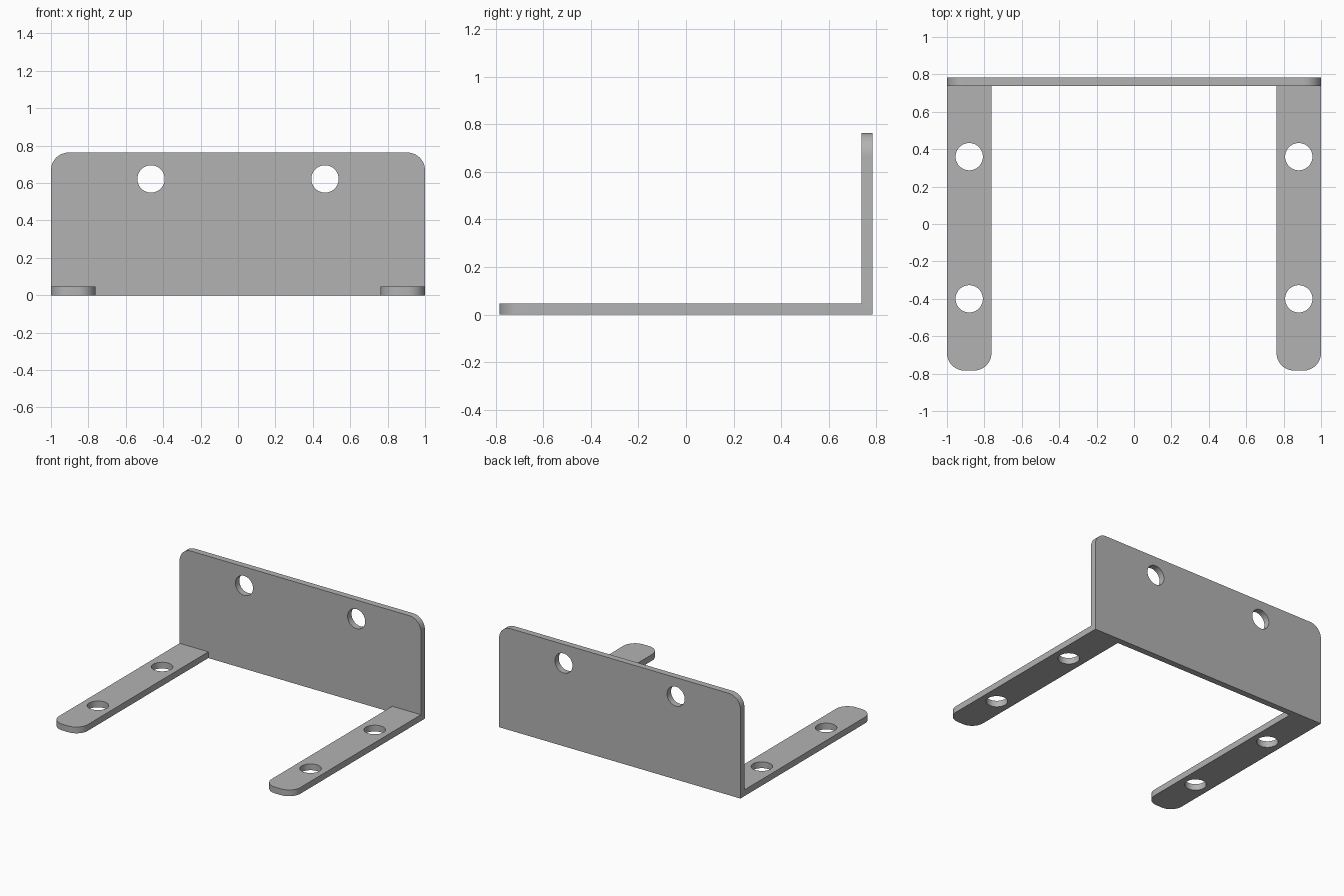
import bpy, bmesh
from math import sin, cos, pi, radians
from mathutils import Matrix

cube = bpy.data.objects.get("Cube")
if cube:
    bpy.data.objects.remove(cube, do_unlink=True)

THICK = 0.047      # sheet thickness
BACK = 0.784       # half depth
HEIGHT = 0.763
ARM_W = 0.238
CORNER = 0.095
HOLE = 0.073

# Bare metal
metal = bpy.data.materials.new("grey_metal")
metal.use_nodes = True
grey = (0.45, 0.45, 0.45, 1)
metal.diffuse_color = grey
metal.node_tree.nodes["Principled BSDF"].inputs["Base Color"].default_value = grey


def arc(cx, cy, r, start, end, steps):
    angles = [start + (end - start) * i / steps for i in range(steps + 1)]
    return [(cx + r * cos(a), cy + r * sin(a)) for a in angles]


def sheet(name, width, length, holes, matrix):
    """Plate from y=0 to y=length, rounded at the far corners, with round holes."""
    h = width / 2
    outline = [(-h, 0), (h, 0)]
    outline += arc(h - CORNER, length - CORNER, CORNER, 0, pi / 2, 12)
    outline += arc(CORNER - h, length - CORNER, CORNER, pi / 2, pi, 12)
    loops = [outline] + [arc(x, y, HOLE, 0, 2 * pi, 48)[:-1] for x, y in holes]

    curve = bpy.data.curves.new(name + "_profile", 'CURVE')
    curve.dimensions = '2D'
    curve.fill_mode = 'BOTH'
    curve.extrude = THICK / 2
    for loop in loops:
        spline = curve.splines.new('POLY')
        spline.points.add(len(loop) - 1)
        for point, (x, y) in zip(spline.points, loop):
            point.co = (x, y, 0, 1)
        spline.use_cyclic_u = True

    # Turn the filled profile into a clean closed mesh
    helper = bpy.data.objects.new(name + "_helper", curve)
    mesh = bpy.data.meshes.new_from_object(helper)
    bpy.data.objects.remove(helper)
    bpy.data.curves.remove(curve)
    mesh.name = name
    bm = bmesh.new()
    bm.from_mesh(mesh)
    bmesh.ops.remove_doubles(bm, verts=bm.verts, dist=0.0001)
    bmesh.ops.transform(bm, matrix=matrix, verts=bm.verts)
    bmesh.ops.recalc_face_normals(bm, faces=bm.faces)
    bm.to_mesh(mesh)
    bm.free()
    mesh.materials.clear()
    mesh.materials.append(metal)

    obj = bpy.data.objects.new(name, mesh)
    bpy.context.collection.objects.link(obj)
    bpy.ops.object.select_all(action='DESELECT')
    obj.select_set(True)
    bpy.context.view_layer.objects.active = obj
    bpy.ops.object.shade_smooth_by_angle(angle=radians(30))
    return obj


# Upright back plate
sheet("back_plate", 2, HEIGHT, [(-0.465, 0.622), (0.465, 0.622)],
      Matrix.Translation((0, BACK - THICK / 2, 0)) @ Matrix.Rotation(pi / 2, 4, 'X'))

# Two flat arms reaching forward from the plate
root = BACK - THICK
for side, name in ((1, "left_arm"), (-1, "right_arm")):
    place = Matrix.Translation((side * (1 - ARM_W / 2), root, THICK / 2))
    sheet(name, ARM_W, root + BACK, [(0, root - 0.36), (0, root + 0.4)],
          place @ Matrix.Rotation(pi, 4, 'Z'))
